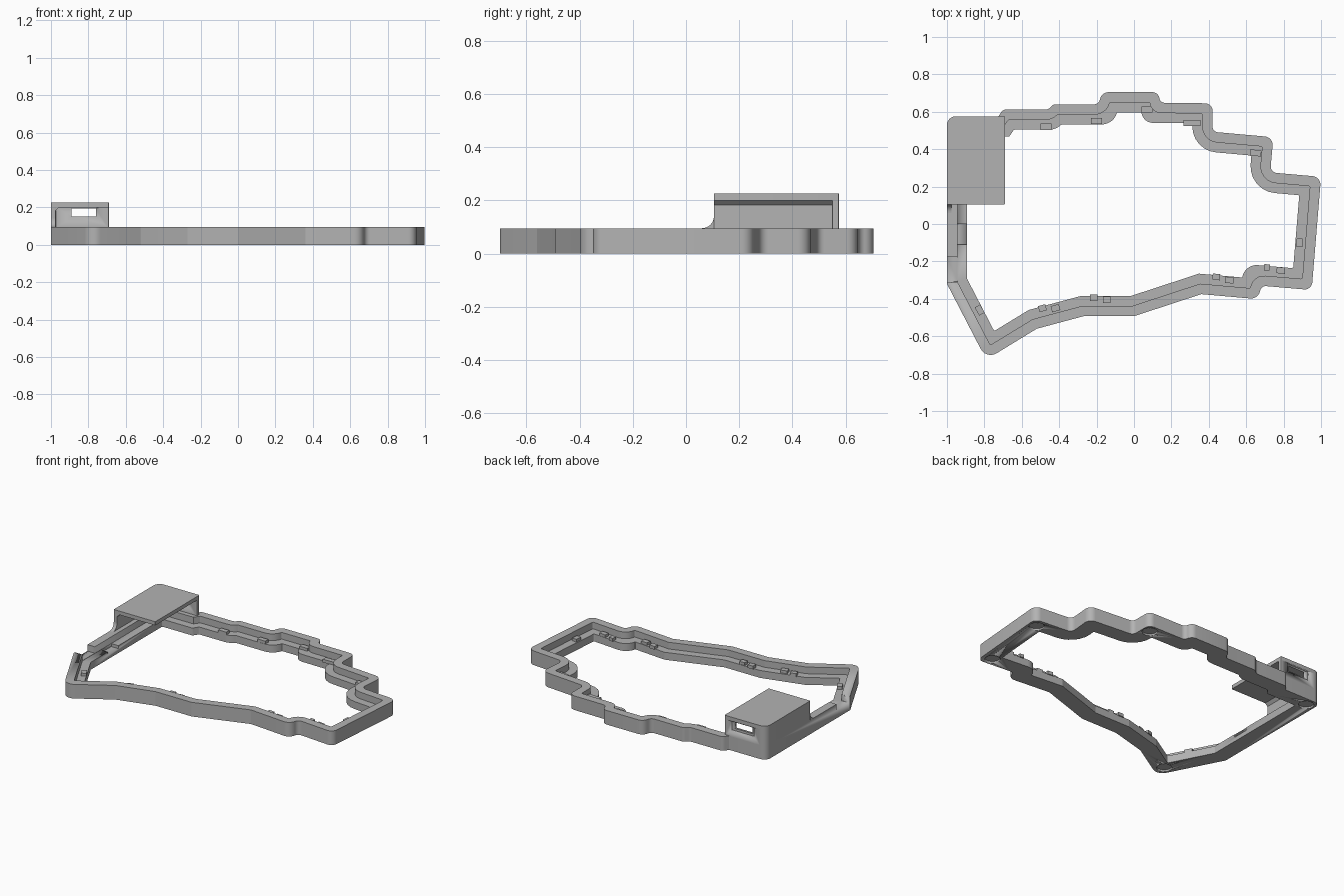
import bpy, bmesh, math
from mathutils import Vector, Matrix

cube = bpy.data.objects.get("Cube")
if cube:
    bpy.data.objects.remove(cube)

grey = bpy.data.materials.new("matte grey")
grey.use_nodes = True
grey.diffuse_color = (0.45, 0.45, 0.45, 1)
grey.node_tree.nodes["Principled BSDF"].inputs["Base Color"].default_value = grey.diffuse_color

RIM_TOP, LEDGE_TOP = 0.095, 0.05
RIM_WIDTH, FULL_WIDTH = 0.055, 0.108
ROOF_LOW, ROOF_TOP = 0.2, 0.225


def finish(name, bm, smooth=True):
    bmesh.ops.recalc_face_normals(bm, faces=bm.faces)
    mesh = bpy.data.meshes.new(name)
    bm.to_mesh(mesh)
    bm.free()
    ob = bpy.data.objects.new(name, mesh)
    bpy.context.collection.objects.link(ob)
    mesh.materials.append(grey)
    if smooth:
        bpy.ops.object.select_all(action='DESELECT')
        bpy.context.view_layer.objects.active = ob
        ob.select_set(True)
        bpy.ops.object.shade_smooth_by_angle(angle=math.radians(30))
    return ob


def rounded(corners, inset=0.0, seg=6):
    """Inset a counterclockwise outline of (x, y, radius) and round its corners."""
    n = len(corners)
    pts = [Vector(c[:2]) for c in corners]
    moved, turns = [], []
    for i in range(n):
        a = (pts[i] - pts[i - 1]).normalized()
        b = (pts[(i + 1) % n] - pts[i]).normalized()
        na, nb = Vector((-a.y, a.x)), Vector((-b.y, b.x))
        moved.append(pts[i] + (na + nb) * inset / (1 + na.dot(nb)))
        turns.append(math.atan2(a.x * b.y - a.y * b.x, a.dot(b)))
    tang = []
    for c, t in zip(corners, turns):
        r = max(0.008, c[2] - inset) if t > 0 else c[2] + inset
        tang.append((r if c[2] else 0.003) * math.tan(abs(t) / 2))
    out = []
    for i in range(n):
        p, q, s = moved[i], moved[i - 1], moved[(i + 1) % n]
        lp, ls = (p - q).length, (s - p).length
        k = min(1, 0.98 * lp / (tang[i] + tang[i - 1] + 1e-6),
                0.98 * ls / (tang[i] + tang[(i + 1) % n] + 1e-6))
        t = tang[i] * k
        start, end = p + (q - p) / lp * t, p + (s - p) / ls * t
        # circular arc as a rational quadratic
        w = math.cos(turns[i] / 2)
        for j in range(seg + 1):
            u = j / seg
            f, g, h = (1 - u) ** 2, 2 * u * (1 - u) * w, u * u
            out.append((start * f + p * g + end * h) / (f + g + h))
    return out


def prism(name, pts, low, high, axis='z'):
    """Extrude a 2D profile along z, x or y."""
    place = {'z': lambda a, b, h: (a, b, h), 'x': lambda a, b, h: (h, a, b),
             'y': lambda a, b, h: (a, h, b)}[axis]
    bm = bmesh.new()
    lo = [bm.verts.new(place(p[0], p[1], low)) for p in pts]
    hi = [bm.verts.new(place(p[0], p[1], high)) for p in pts]
    bm.faces.new(lo)
    bm.faces.new(hi)
    for i in range(len(pts)):
        bm.faces.new((lo[i - 1], lo[i], hi[i], hi[i - 1]))
    return finish(name, bm)


def box(name, x0, x1, y0, y1, z0, z1):
    return prism(name, [(x0, y0), (x1, y0), (x1, y1), (x0, y1)], z0, z1)


def cut(target, cutter):
    bpy.context.view_layer.objects.active = target
    mod = target.modifiers.new("cut", 'BOOLEAN')
    mod.operation, mod.solver, mod.object = 'DIFFERENCE', 'EXACT', cutter
    bpy.ops.object.modifier_apply(modifier=mod.name)
    bpy.data.objects.remove(cutter)


# Frame: stepped ring with a tall outer rim and a lower inner ledge
outline = [(-1, -0.32, 0), (-0.79, -0.725, 0.06), (-0.52, -0.56, 0),
           (-0.27, -0.493, 0), (0, -0.493, 0), (0.36, -0.375, 0),
           (0.665, -0.402, 0.05), (0.68, -0.33, 0.03), (0.95, -0.353, 0.04),
           (1.0, 0.252, 0.045), (0.728, 0.276, 0.035), (0.745, 0.464, 0.045),
           (0.42, 0.493, 0.03), (0.42, 0.645, 0.04), (0.14, 0.648, 0.035),
           (0.13, 0.705, 0.045), (-0.17, 0.705, 0.045), (-0.19, 0.64, 0.03),
           (-0.43, 0.64, 0.03), (-0.46, 0.612, 0.03), (-0.70, 0.612, 0.03),
           (-0.725, 0.575, 0), (-1, 0.575, 0.045)]
outer = rounded(outline)
middle = rounded(outline, RIM_WIDTH)
inner = rounded(outline, FULL_WIDTH)
section = [(outer, 0), (outer, RIM_TOP), (middle, RIM_TOP),
           (middle, LEDGE_TOP), (inner, LEDGE_TOP), (inner, 0)]
bm = bmesh.new()
loops = [[bm.verts.new((p.x, p.y, z)) for p in pts] for pts, z in section]
for k, loop in enumerate(loops):
    prev = loops[k - 1]
    for i in range(len(loop)):
        bm.faces.new((prev[i - 1], prev[i], loop[i], loop[i - 1]))
frame = finish("frame", bm)

# Round foot recesses under the corners
for x, y in [(0.885, -0.29), (0.935, 0.19), (0.365, 0.585), (-0.94, 0.515), (-0.77, -0.63)]:
    ring = [(x + 0.047 * math.cos(a * math.tau / 32), y + 0.047 * math.sin(a * math.tau / 32))
            for a in range(32)]
    cut(frame, prism("foot_cutter", ring, -0.02, 0.012))

# Side opening in the rim and shallow pocket in the ledge
cut(frame, box("opening_cutter", -1.05, -0.94, -0.31, -0.175, 0.052, 0.2))
cut(frame, box("pocket_cutter", -0.944, -0.87, -0.11, 0.0, 0.03, 0.08))

# Clips along the ledge: x, y, angle in degrees, length
clips = [(-0.47, 0.52, 0, 0.06), (-0.20, 0.55, 0, 0.06), (0.07, 0.612, 0, 0.06),
         (0.31, 0.54, 0, 0.09), (0.65, 0.38, -5, 0.06), (0.885, -0.10, 85, 0.045),
         (0.785, -0.248, -5, 0.045), (0.71, -0.232, -5, 0.03), (0.51, -0.30, -5, 0.045),
         (0.44, -0.283, -5, 0.04), (-0.145, -0.405, 0, 0.04), (-0.215, -0.394, 0, 0.04),
         (-0.42, -0.45, 16, 0.045), (-0.49, -0.45, 16, 0.04), (-0.825, -0.46, -60, 0.05)]
for x, y, angle, length in clips:
    bm = bmesh.new()
    bmesh.ops.create_cube(bm, size=1, matrix=Matrix.Translation((x, y, LEDGE_TOP + 0.008))
                          @ Matrix.Rotation(math.radians(angle), 4, 'Z')
                          @ Matrix.Diagonal((length, 0.033, 0.022, 1)))
    finish("ledge_clip", bm, False)

# Housing: back and side walls, with a port window through the back
X0, X1, Y0, Y1, T = -1.0, -0.69, 0.105, 0.575, 0.025
wall = rounded([(X0, Y0, 0), (X0 + T, Y0, 0), (X0 + T, Y1 - T, 0), (X1, Y1 - T, 0),
                (X1, Y1, 0), (X0, Y1, 0.045)])
walls = prism("housing_walls", wall, RIM_TOP - 0.005, ROOF_LOW)
cut(walls, box("window_cutter", -0.89, -0.76, 0.5, 0.6, 0.15, 0.195))
cut(walls, box("window_recess_cutter", -0.91, -0.74, Y1 - 0.01, 0.6, 0.135, 0.197))

# Housing roof
roof = rounded([(X0, Y0, 0), (X1, Y0, 0), (X1, Y1, 0), (X0, Y1, 0.045)])
prism("housing_roof", roof, ROOF_LOW, ROOF_TOP)

# Chamfer strip under the roof along the side wall
prism("roof_chamfer", [(X0 + T, ROOF_LOW), (X0 + T, ROOF_LOW - 0.018), (X0 + T + 0.018, ROOF_LOW)],
      Y0, Y1 - T, 'y')

# Curved gusset where the side wall meets the rim
R = 0.045
gusset = [(Y0, RIM_TOP)] + [(Y0 - R + R * math.cos(a * math.pi / 16),
                             RIM_TOP + R - R * math.sin(a * math.pi / 16)) for a in range(9)]
prism("housing_gusset", gusset, X0, X0 + T, 'x')
